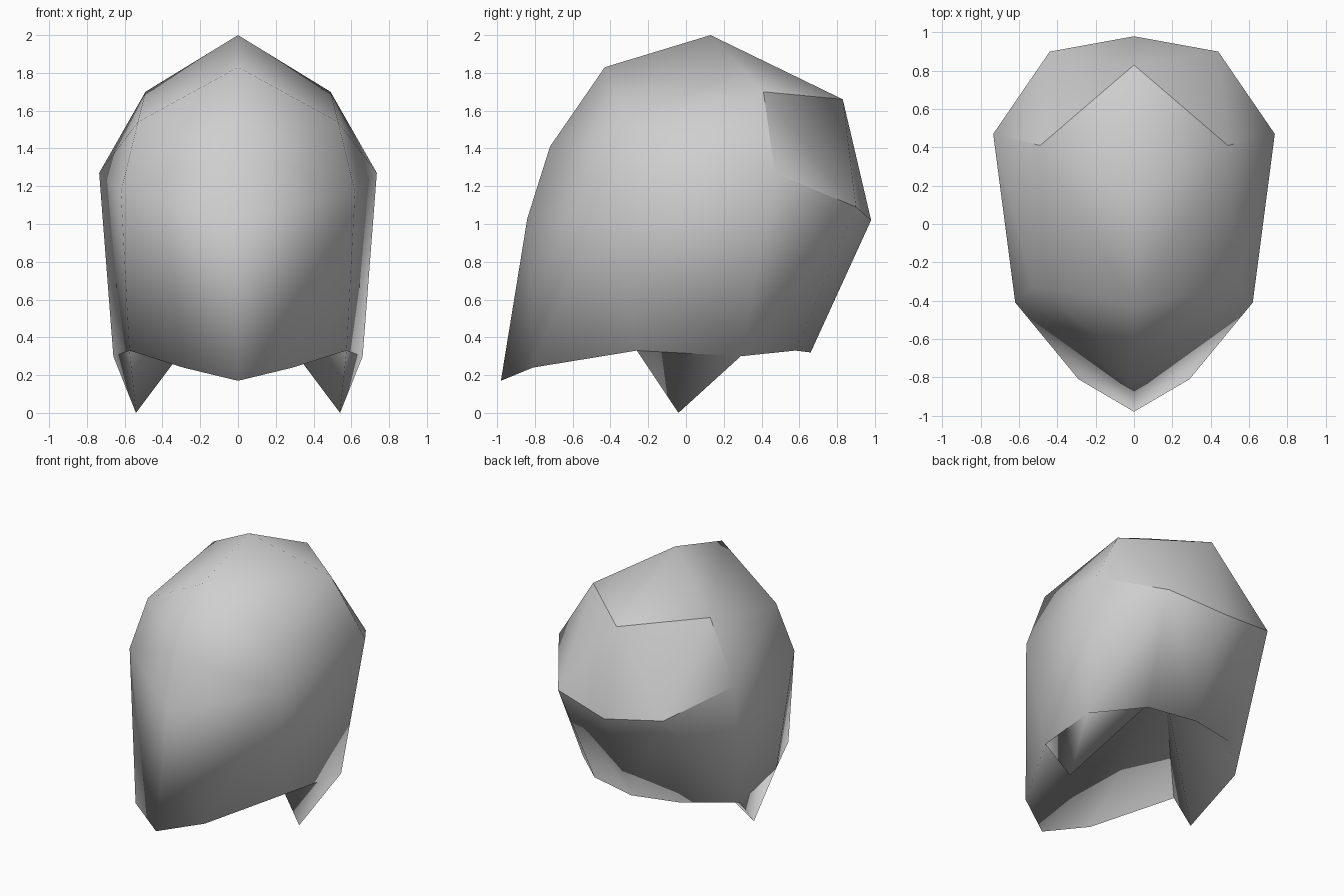
import bpy
import bmesh

cube = bpy.data.objects.get("Cube")
if cube:
    bpy.data.objects.remove(cube, do_unlink=True)

grey = bpy.data.materials.new("plain_grey")
grey.use_nodes = True
grey.diffuse_color = (0.62, 0.62, 0.62, 1)
grey.node_tree.nodes["Principled BSDF"].inputs["Base Color"].default_value = (0.62, 0.62, 0.62, 1)

# Corner points of the left half, each with a one-letter key
POINTS = {
    # centre line, from crown down the face
    "a": (0, 0.13, 2.0), "b": (0, -0.43, 1.83), "c": (0, -0.72, 1.41),
    "d": (0, -0.84, 1.03), "e": (0, -0.98, 0.17),
    # side of the face and chin
    "f": (0.53, -0.32, 1.54), "g": (0.62, -0.41, 1.17),
    "h": (0.29, -0.81, 0.24), "i": (0.575, -0.26, 0.33),
    # crown edge and rim of the neck guard
    "j": (0.49, 0.41, 1.70), "k": (0, 0.83, 1.66),
    "r": (0.735, 0.47, 1.27), "s": (0.44, 0.90, 1.09), "t": (0, 0.98, 1.02),
    # lower edge of the neck guard
    "u": (0.66, 0.29, 0.30), "v": (0.36, 0.58, 0.33), "w": (0, 0.66, 0.32),
    # cheek spike tip and top of the hollow underneath
    "x": (0.54, -0.04, 0), "y": (0, 0.33, 0.72),
}


def build(name, faces):
    """Make a mirrored, smooth part from faces spelled with point keys.
    A capital key is a second corner at the same place, which makes a crease."""
    bm = bmesh.new()
    verts = {}

    def corner(key, side):
        x, y, z = POINTS[key.lower()]
        tag = (key, side if x else 0)
        if tag not in verts:
            verts[tag] = bm.verts.new((x * side, y, z))
        return verts[tag]

    for face in faces:
        bm.faces.new([corner(k, 1) for k in face]).smooth = True
        bm.faces.new([corner(k, -1) for k in reversed(face)]).smooth = True
    mesh = bpy.data.meshes.new(name)
    bm.to_mesh(mesh)
    bm.free()
    mesh.materials.append(grey)
    obj = bpy.data.objects.new(name, mesh)
    bpy.context.collection.objects.link(obj)


crown = ["abj", "bfj", "ajk"]
face_plate = ["bcf", "cgf", "cdg", "dhg", "deh", "ghi"]
sides = ["jfr", "fgr", "giu", "gur"]
back_panel = ["KJS", "KST", "JrS"]
neck_guard = ["rus", "uvs", "vws", "wts"]
cheek_spikes = ["Ixu", "uxy", "xIy"]
underside = ["hey", "ihy", "vuy", "wvy"]

build("helmet", crown + face_plate + sides + back_panel + neck_guard + cheek_spikes + underside)
